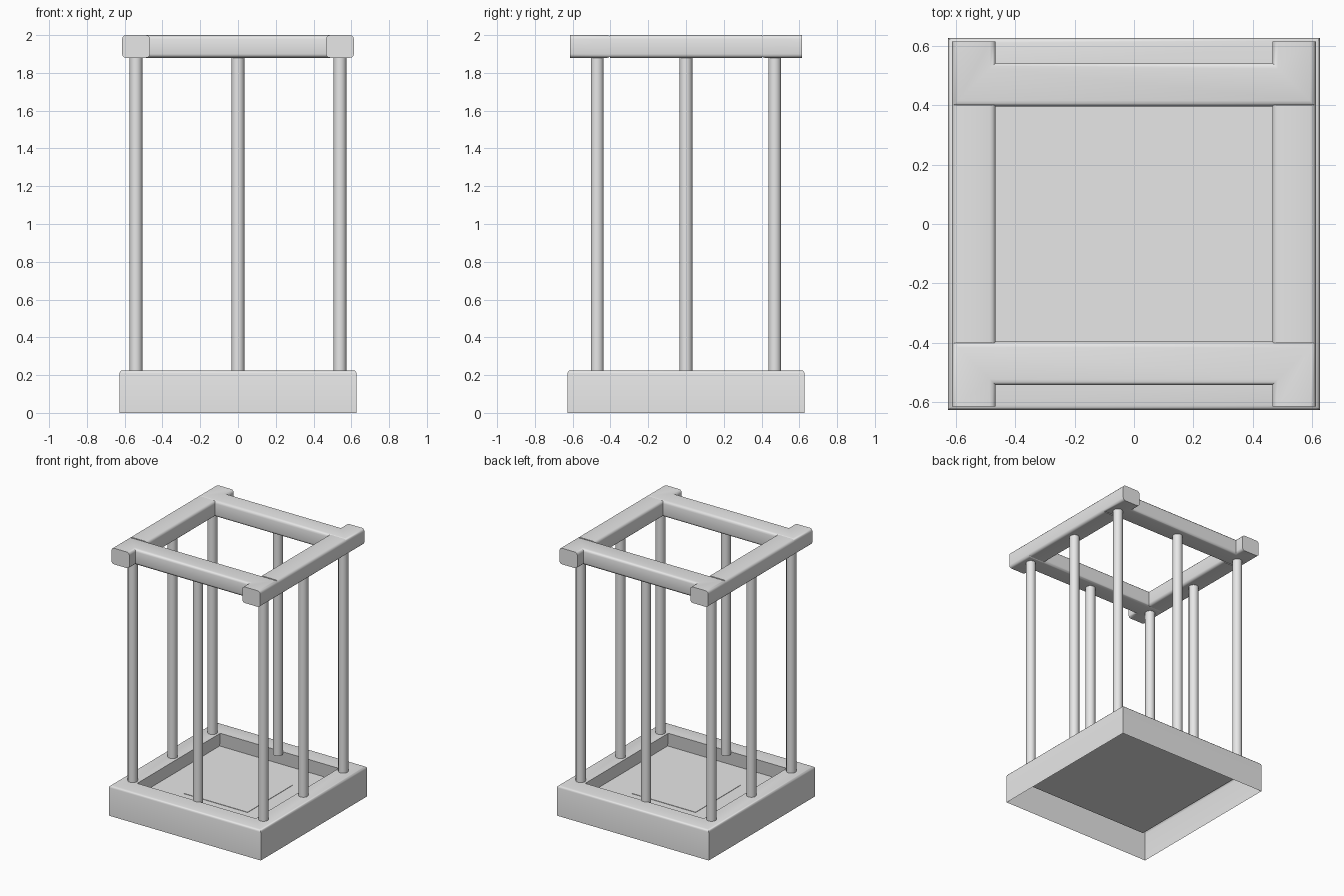
import bpy, bmesh, math
from mathutils import Vector

cube = bpy.data.objects.get("Cube")
if cube:
    bpy.data.objects.remove(cube, do_unlink=True)

grey = bpy.data.materials.new("light_grey")
grey.use_nodes = True
grey.diffuse_color = (0.8, 0.8, 0.8, 1)
grey.node_tree.nodes["Principled BSDF"].inputs["Base Color"].default_value = (0.8, 0.8, 0.8, 1)

HALF = 0.627                    # base half width
RIM_Z, FLOOR_Z = 0.225, 0.12
POST_X, POST_Y = 0.54, 0.47
RAIL_W, RAIL_H, ROUND = 0.147, 0.12, 0.02


def finish(bm, name):
    bmesh.ops.recalc_face_normals(bm, faces=bm.faces)
    mesh = bpy.data.meshes.new(name)
    bm.to_mesh(mesh)
    bm.free()
    mesh.materials.append(grey)
    ob = bpy.data.objects.new(name, mesh)
    bpy.context.collection.objects.link(ob)
    bpy.ops.object.select_all(action='DESELECT')
    ob.select_set(True)
    bpy.context.view_layer.objects.active = ob
    bpy.ops.object.shade_smooth_by_angle(angle=math.radians(35))
    return ob


def sweep(name, path):
    """Rounded bar swept along a flat path, mitred at its corners."""
    section = []
    for k, (sx, sz) in enumerate([(1, 1), (-1, 1), (-1, -1), (1, -1)]):
        for step in range(4):
            a = math.radians(90 * k + 30 * step)
            section.append((sx * (RAIL_W / 2 - ROUND) + ROUND * math.cos(a),
                            sz * (RAIL_H / 2 - ROUND) + ROUND * math.sin(a)))
    pts = [Vector(p) for p in path]
    bm = bmesh.new()
    rings = []
    for i, p in enumerate(pts):
        before = (p - pts[i - 1]).normalized() if i else None
        after = (pts[i + 1] - p).normalized() if i + 1 < len(pts) else None
        before, after = before or after, after or before
        n1 = Vector((-before.y, before.x))
        n2 = Vector((-after.y, after.x))
        side = (n1 + n2) / (1 + n1.dot(n2))
        rings.append([bm.verts.new((p.x + side.x * u, p.y + side.y * u,
                                    2 - RAIL_H / 2 + v)) for u, v in section])
    count = len(section)
    for a, b in zip(rings, rings[1:]):
        for j in range(count):
            k = (j + 1) % count
            bm.faces.new((a[j], a[k], b[k], b[j]))
    bm.faces.new(rings[0])
    bm.faces.new(rings[-1])
    return finish(bm, name)


# Base: shell open underneath, with a wide rim and a sunken tray
bm = bmesh.new()
bmesh.ops.create_cube(bm, size=1)
for v in bm.verts:
    v.co = (v.co.x * 2 * HALF, v.co.y * 2 * HALF, (v.co.z + 0.5) * RIM_Z)
bottom = min(bm.faces, key=lambda f: f.calc_center_median().z)
bmesh.ops.delete(bm, geom=[bottom], context='FACES_ONLY')
top = max(bm.faces, key=lambda f: f.calc_center_median().z)
bmesh.ops.inset_region(bm, faces=[top], thickness=HALF - 0.455)
bmesh.ops.inset_region(bm, faces=[top], thickness=0.0005)
for v in top.verts:
    v.co.z = FLOOR_Z
rim = [e for e in bm.edges if all(v.co.z > RIM_Z - 0.001 for v in e.verts)
       and abs(e.verts[0].co.x - e.verts[1].co.x) * abs(e.verts[0].co.y - e.verts[1].co.y) < 1e-6]
bmesh.ops.bevel(bm, geom=rim, offset=0.016, segments=3, profile=0.5, affect='EDGES')
finish(bm, "base_tray")

# Two thin square plates stepped on the tray floor
for name, half, z in (("outer_floor_plate", 0.37, 0.003), ("inner_floor_plate", 0.265, 0.006)):
    bm = bmesh.new()
    bmesh.ops.create_cube(bm, size=1)
    for v in bm.verts:
        v.co = (v.co.x * 2 * half, v.co.y * 2 * half, FLOOR_Z + (v.co.z + 0.5) * z)
    finish(bm, name)

# Posts: corners and the middle of each side
for ix in (-1, 0, 1):
    for iy in (-1, 0, 1):
        if ix or iy:
            bm = bmesh.new()
            bmesh.ops.create_cone(bm, cap_ends=True, segments=24, radius1=0.034,
                                  radius2=0.034, depth=1.68)
            bmesh.ops.translate(bm, verts=bm.verts, vec=(ix * POST_X, iy * POST_Y, 1.05))
            finish(bm, "post")

# Top frame: bracket-shaped front and back rails, straight side rails
for s, name in ((-1, "front_rail"), (1, "back_rail")):
    sweep(name, [(-POST_X, s * 0.615), (-POST_X, s * POST_Y),
                 (POST_X, s * POST_Y), (POST_X, s * 0.615)])
for s, name in ((-1, "right_rail"), (1, "left_rail")):
    sweep(name, [(s * POST_X, -0.402), (s * POST_X, 0.402)])
